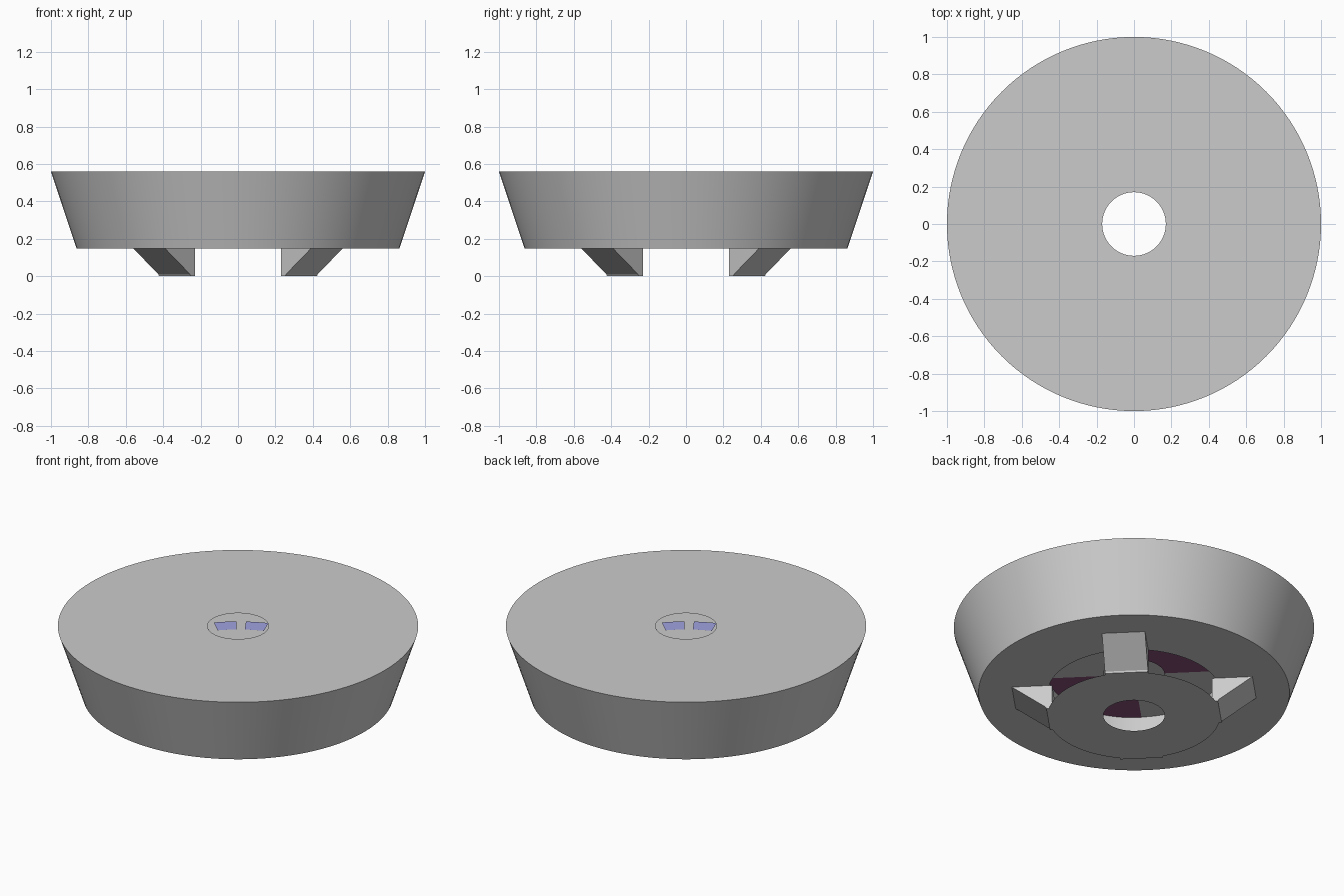
import bpy, math

if "Cube" in bpy.data.objects:
    bpy.data.objects.remove(bpy.data.objects["Cube"])

def finish(name, verts, faces, color=None):
    me = bpy.data.meshes.new(name)
    me.from_pydata(verts, [], faces)
    me.update()
    ob = bpy.data.objects.new(name, me)
    bpy.context.collection.objects.link(ob)
    if color:
        mat = bpy.data.materials.new(name + "_color")
        mat.diffuse_color = color
        mat.use_nodes = True
        mat.node_tree.nodes["Principled BSDF"].inputs["Base Color"].default_value = mat.diffuse_color
        me.materials.append(mat)
    bpy.context.view_layer.objects.active = ob
    ob.select_set(True)
    bpy.ops.object.shade_smooth_by_angle(angle=math.radians(30))
    ob.select_set(False)
    return ob

def lathe(name, profile, start=0, sweep=360, n=96, color=None):
    """Spin an (r, z) profile; listed top, outside, bottom so normals face out."""
    full = sweep == 360
    m = len(profile)
    rings = n if full else n + 1
    verts = []
    for i in range(rings):
        a = math.radians(start + sweep * i / n)
        verts += [(r * math.cos(a), r * math.sin(a), z) for r, z in profile]
    faces = []
    for i in range(n):
        j = (i + 1) % rings
        for k in range(m - 1):
            faces.append((i*m + k, i*m + k + 1, j*m + k + 1, j*m + k))
    return finish(name, verts, faces, color)

HOLE, HUB, TOP, SHELF, RIM = 0.17, 0.478, 0.56, 0.265, 0.147

# Tapered outer body, with the wall of the opening in its underside
lathe("tapered_body", [(HOLE, TOP), (1.0, TOP), (0.863, RIM), (HUB, RIM), (HUB, SHELF)], n=128)

# Inner floor and thin bottom plate
lathe("inner_floor", [(0.895, SHELF), (HOLE, SHELF)])
lathe("bottom_plate", [(HUB, 0.0), (HOLE, 0.0)])

# Coloured panels below the inner floor, on opposite quadrants
for i, start in enumerate((45, 225)):
    lathe(f"ceiling_panel_{i}", [(HUB, SHELF - 0.003), (HOLE, SHELF - 0.003)],
          start, 90, 24, (0.25, 0.08, 0.2, 1))

# Ring of blue pads on top of the inner floor
for i in range(24):
    lathe(f"floor_pad_{i}", [(0.58, SHELF + 0.004), (0.685, SHELF + 0.004)],
          123.5 + 15 * i + 2.2, 10.6, 4, (0.35, 0.36, 0.75, 1))

# Four wedge supports on the diagonals
side = [(0.445, 0.0), (0.478, 0.0), (0.482, 0.01), (0.67, RIM), (0.445, RIM)]
w = 0.12
for i in range(4):
    a = math.radians(45 + 90 * i)
    c, s = math.cos(a), math.sin(a)
    verts = [(r * c - y * s, r * s + y * c, z) for y in (-w, w) for r, z in side]
    n = len(side)
    faces = [tuple(range(n)), tuple(range(2*n - 1, n - 1, -1))]
    faces += [(k, k + n, (k + 1) % n + n, (k + 1) % n) for k in range(n)]
    finish(f"wedge_support_{i}", verts, faces)
